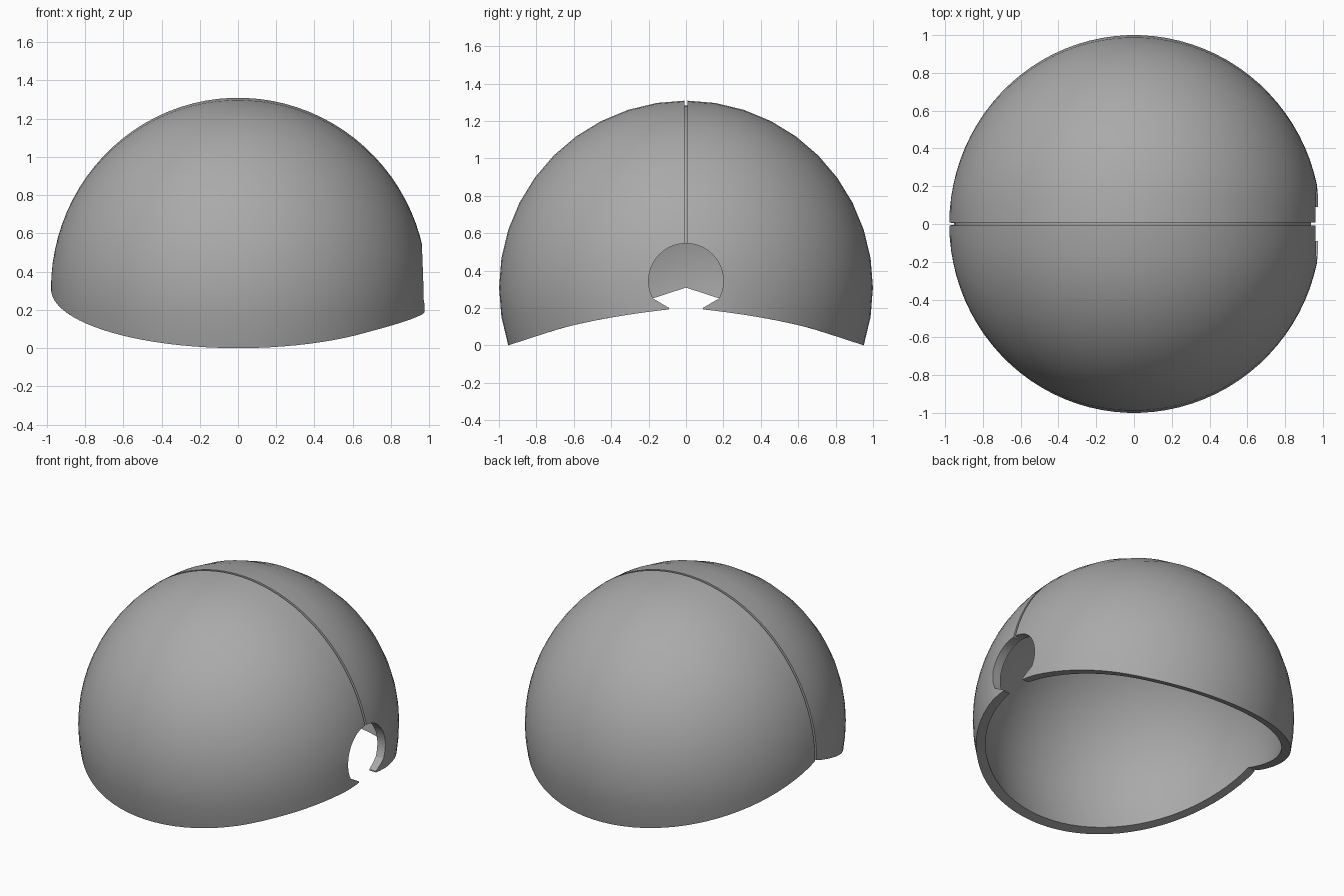
import bpy, bmesh
from math import sin, cos, radians

cube = bpy.data.objects.get("Cube")
if cube:
    bpy.data.objects.remove(cube)

CENTER = 0.309          # height of the sphere centre
INNER = 0.94            # inner radius of the shell
GROOVE_R = 0.975        # radius of the groove floor
GROOVE_W = 0.008        # half width of the groove
SEGS, RINGS = 12, 44    # steps from seam to rim, and from side to side

grey = bpy.data.materials.new("shell_grey")
grey.use_nodes = True
grey.diffuse_color = (0.4, 0.4, 0.4, 1)
bsdf = next(n for n in grey.node_tree.nodes if n.type == 'BSDF_PRINCIPLED')
bsdf.inputs["Base Color"].default_value = (0.4, 0.4, 0.4, 1)


def make_object(name, bm):
    bmesh.ops.recalc_face_normals(bm, faces=bm.faces)
    mesh = bpy.data.meshes.new(name)
    bm.to_mesh(mesh)
    bm.free()
    mesh.materials.append(grey)
    obj = bpy.data.objects.new(name, mesh)
    bpy.context.collection.objects.link(obj)
    return obj


def shell_point(radius, around, polar, min_y):
    """Point on the shell; the rim dips slightly towards the ear hole."""
    x = radius * cos(polar)
    x = min(x * (0.978 if x < 0 else 0.99), 0.975)
    y = radius * sin(polar) * cos(radians(around))
    z = radius * sin(polar) * sin(radians(around)) + CENTER
    if x > 0:
        near_rim = max(0, 1 - (around + 18) / 27)
        z -= 0.085 * max(0, (0.7 - y) / 0.6) ** 1.5 * near_rim
    return x, max(y, min_y), z


# Back half of the shell: groove floor, outer skin, rim, inner skin
angles = [90 - 108 * j / SEGS for j in range(SEGS + 1)]
section = [(GROOVE_R, 90, 0), (GROOVE_R, 90, GROOVE_W)]
section += [(1, a, GROOVE_W) for a in angles]
section += [(INNER, a, 0) for a in reversed(angles)]

bm = bmesh.new()
rows = []
for i in range(RINGS + 1):
    polar = radians(180 - 176 * i / RINGS)
    rows.append([bm.verts.new(shell_point(r, a, polar, y)) for r, a, y in section])
for low, high in zip(rows, rows[1:]):
    for k in range(len(section) - 1):
        bm.faces.new((low[k], low[k + 1], high[k + 1], high[k]))

# Close the wall at both side ends
end = rows[-1]
for k in range(SEGS):
    bm.faces.new((end[2 + k], end[3 + k], end[-2 - k], end[-1 - k]))
bm.faces.new((end[0], end[1], end[2], end[-1]))
start = rows[0]
bm.faces.new((start[0], start[1], start[2], start[-1]))
bmesh.ops.remove_doubles(bm, verts=bm.verts, dist=0.0001)
shell = make_object("dome_shell", bm)

# Ear hole cutter: a round opening that narrows at the rim
outline = [(0.2 * cos(radians(a)), 0.345 + 0.2 * sin(radians(a)))
           for a in range(-28, 209, 4)]
outline += [(-0.09, 0.2), (-0.09, 0.1), (0.09, 0.1), (0.09, 0.2)]
bm = bmesh.new()
base = bm.faces.new([bm.verts.new((0.6, y, z)) for y, z in outline])
solid = bmesh.ops.extrude_face_region(bm, geom=[base], use_keep_orig=True)
bmesh.ops.translate(bm, vec=(0.6, 0, 0),
                    verts=[v for v in solid["geom"] if isinstance(v, bmesh.types.BMVert)])
cutter = make_object("ear_hole_cutter", bm)
cutter.hide_render = True

# Mirror the front half, then cut the hole
mirror = shell.modifiers.new("mirror", 'MIRROR')
mirror.use_axis = (False, True, False)
hole = shell.modifiers.new("ear_hole", 'BOOLEAN')
hole.operation = 'DIFFERENCE'
hole.solver = 'EXACT'
hole.object = cutter

bpy.ops.object.select_all(action='DESELECT')
shell.select_set(True)
bpy.context.view_layer.objects.active = shell
for name in ("mirror", "ear_hole"):
    bpy.ops.object.modifier_apply(modifier=name)
bpy.data.objects.remove(cutter)
bpy.ops.object.shade_smooth_by_angle(angle=radians(30))
